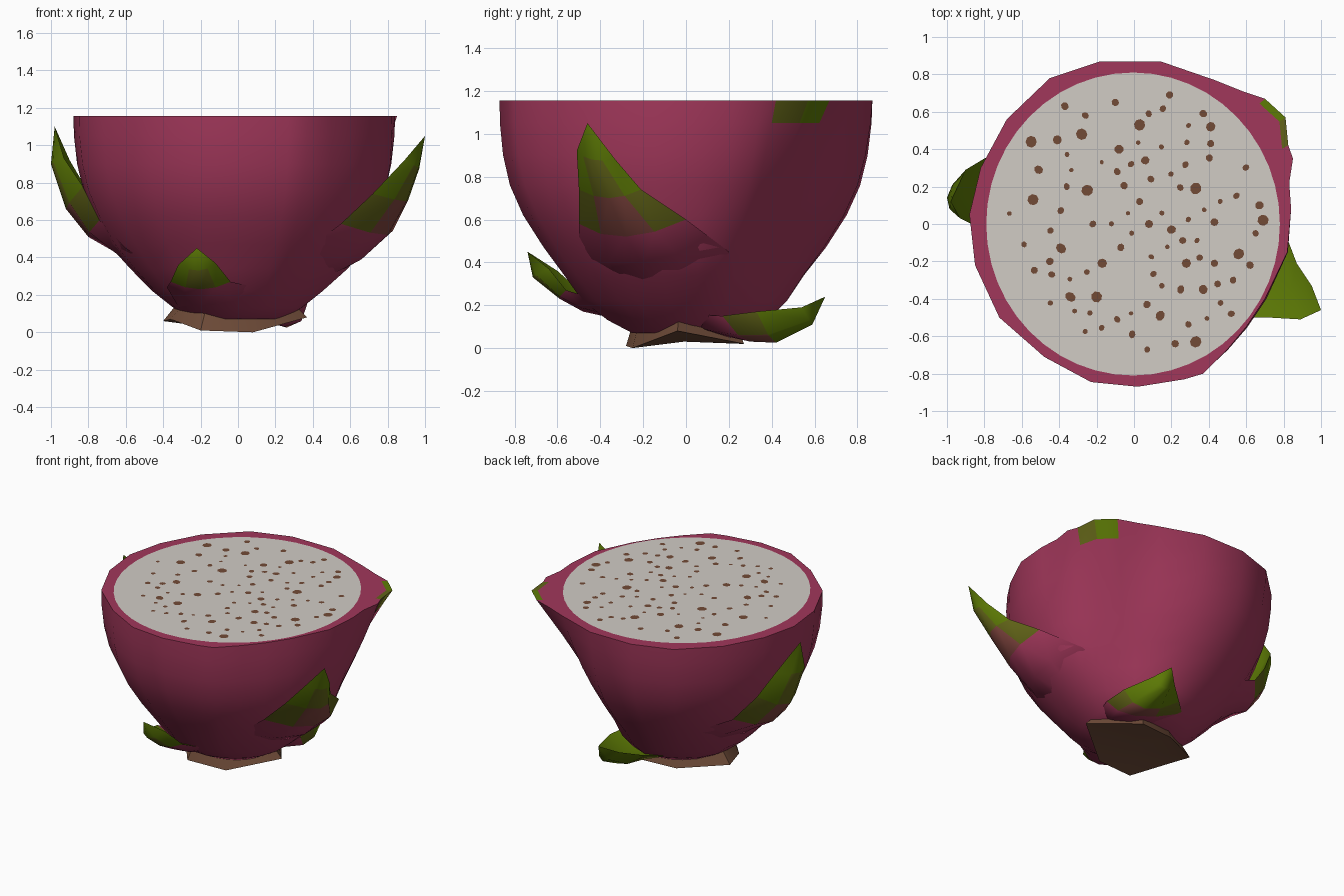
import bpy, bmesh, math, random
from mathutils import Vector

if "Cube" in bpy.data.objects:
    bpy.data.objects.remove(bpy.data.objects["Cube"])

random.seed(4)


def material(name, r, g, b):
    m = bpy.data.materials.new(name)
    m.diffuse_color = (*[(c / 255) ** 2.2 for c in (r, g, b)], 1)
    m.use_nodes = True
    m.node_tree.nodes["Principled BSDF"].inputs["Base Color"].default_value = m.diffuse_color
    return m


pink = material("pink skin", 160, 58, 91)
mauve = material("dull mauve", 126, 70, 64)
olive = material("olive", 98, 100, 30)
green = material("leaf green", 94, 122, 14)
stem_brown = material("stem brown", 112, 78, 60)
flesh_white = material("flesh white", 208, 203, 196)
seed_brown = material("seed brown", 114, 76, 57)


def finish(name, bm, mats, angle=None, fix=True):
    """Turn a bmesh into a named object, optionally smooth shaded."""
    if fix:
        bmesh.ops.recalc_face_normals(bm, faces=bm.faces[:])
    me = bpy.data.meshes.new(name)
    bm.to_mesh(me)
    bm.free()
    ob = bpy.data.objects.new(name, me)
    bpy.context.collection.objects.link(ob)
    for m in mats:
        me.materials.append(m)
    if angle:
        bpy.ops.object.select_all(action='DESELECT')
        ob.select_set(True)
        bpy.context.view_layer.objects.active = ob
        bpy.ops.object.shade_smooth_by_angle(angle=math.radians(angle))
    return ob


def bridge(bm, a, b, mat=lambda i: 0):
    n = len(a)
    for i in range(n):
        f = bm.faces.new((a[i], a[(i + 1) % n], b[(i + 1) % n], b[i]))
        f.material_index = mat(i)


# --- fruit skin: irregular rim outline scaled down a bowl profile
rim = [(.82, -.15), (.84, .08), (.83, .22), (.85, .35), (.825, .42), (.81, .57), (.70, .67), (.58, .71),
       (.43, .77), (.14, .87), (-.18, .87), (-.45, .78), (-.68, .56), (-.82, .30),
       (-.88, .05), (-.85, -.22), (-.72, -.50), (-.48, -.71), (-.23, -.845),
       (.02, -.87), (.27, -.83), (.37, -.80), (.50, -.67), (.60, -.55), (.70, -.40)]
profile = [(.07, .28), (.13, .40), (.22, .53), (.34, .65), (.47, .77), (.62, .88),
           (.76, .95), (.90, .985), (1.05, 1), (1.156, 1)]
# swellings under the scales: direction, height, amount
swells = [(-.15, .42, .06), (2.97, .44, .03), (-1.85, .20, .04), (1.2, .13, .05)]


def skin_point(p, z, s):
    x, y = p
    th = math.atan2(y, x)
    r = math.hypot(x, y)
    t = z / 1.156
    r = .86 + (r - .86) * t ** 1.5                      # rounder towards the base
    flat = math.exp(-((th - .75) / .45) ** 2)            # hollow below the cut scale
    r *= s * (1 - .20 * flat * math.sin(math.pi * t))
    for a, h, amount in swells:
        d = (th - a + math.pi) % (2 * math.pi) - math.pi
        r += amount * math.exp(-(d / .5) ** 2 - ((z - h) / .13) ** 2)
    return (r * math.cos(th), r * math.sin(th), z)


def cut_scale(i):                                        # green patch of the cut-off scale
    return {4: 1, 5: 2}.get(i, 0)


bm = bmesh.new()
rings = [[bm.verts.new(skin_point(p, z, s)) for p in rim] for z, s in profile]
for k in range(len(rings) - 1):
    bridge(bm, rings[k], rings[k + 1], cut_scale if k == len(rings) - 2 else lambda i: 0)
lip = [bm.verts.new((x * .96, y * .96, 1.156)) for x, y in rim]
bridge(bm, rings[-1], lip, cut_scale)
bm.faces.new(lip)
bm.faces.new(rings[0])
finish("fruit_skin", bm, [pink, olive, green], 50)


# --- flat plates on the cut: flesh and seeds
def disc(bm, cx, cy, z, rx, ry, n, turn=0):
    c, s = math.cos(turn), math.sin(turn)
    vs = []
    for i in range(n):
        a = 2 * math.pi * i / n
        u, v = rx * math.cos(a), ry * math.sin(a)
        vs.append(bm.verts.new((cx + u * c - v * s, cy + u * s + v * c, z)))
    bm.faces.new(vs)


bm = bmesh.new()
disc(bm, -.005, 0, 1.158, .785, .81, 48)
finish("flesh", bm, [flesh_white], fix=False)

# main seeds: x, y and radius in hundredths
seeds = [(-55, 44, 3), (-37, 63, 2), (-26, 58, 2), (-28, 48, 3), (-41, 45, 2.5), (-10, 65, 2),
         (3, 53, 3), (19, 69, 2), (37, 59, 2), (41, 52, 2.5), (41, 43, 2), (-8, 40, 2.5),
         (-9, 28, 2), (-25, 18, 3), (-36, 20, 2), (-51, 29, 2.5), (-54, 13, 3), (6, 34, 2.2),
         (9, 24, 2), (33, 19, 3), (67, 10, 2.2), (69, 2, 3), (43, 1, 2.2), (20, -3, 2.5),
         (8, 0, 2.2), (3, 12, 2), (-22, 0, 2), (-39, -13, 3), (-45, -20, 2), (-44, -27, 2),
         (-17, -21, 2.5), (-34, -39, 3), (-20, -39, 3), (-9, -51, 2), (-1, -59, 2.2),
         (14, -49, 2.8), (33, -63, 3), (22, -64, 2), (37, -35, 2.6), (25, -35, 2.4),
         (56, -16, 2.8), (62, -22, 2), (28, -21, 2.5), (43, -21, 2), (52, -48, 2)]
spots = [(x / 100, y / 100, r / 100) for x, y, r in seeds]
while len(spots) < 98:                                   # scattered small seeds
    a, d = random.uniform(0, 2 * math.pi), .68 * math.sqrt(random.random())
    x, y = d * math.cos(a), d * math.sin(a)
    if all(math.hypot(x - q[0], y - q[1]) > .075 for q in spots):
        spots.append((x, y, random.uniform(.012, .02)))
bm = bmesh.new()
for x, y, r in spots:
    disc(bm, x, y, 1.161, r, r * random.uniform(.8, 1.1), 8, random.uniform(0, 3))
finish("seeds", bm, [seed_brown], fix=False)


# --- leafy scales: stations of left edge, outer ridge and right edge, then a tip
def scale(name, stations, tip, sink=.9, long_green=False):
    bm = bmesh.new()
    rings = []
    for k, st in enumerate(stations):
        f = sink if k == 0 else 1                        # root is buried in the skin
        l, m, r = (Vector((x * f, y * f, z)) for x, y, z in st)
        pts = [l, l * .375 + m * .75 - r * .125, m, r * .375 + m * .75 - l * .125, r,
               ((l + r) / 2).lerp(m, .4)]
        rings.append([bm.verts.new(p) for p in pts])
    nb = len(rings)

    def colour(band):
        e = nb - 1 - band                                # bands counted from the tip
        def pick(i):
            edge = i in (0, 3)
            if e == 0 or (i > 3 and e < 3):
                return 3
            if e == 1:
                return 3 if edge or long_green else 2
            if e == 2 and (nb > 4 or long_green):
                return 2 if edge else 1
            return 0
        return pick

    for b in range(nb - 1):
        bridge(bm, rings[b], rings[b + 1], colour(b))
    t = bm.verts.new(tip)
    for i in range(6):
        bm.faces.new((rings[-1][i], rings[-1][(i + 1) % 6], t)).material_index = 3
    bm.faces.new(rings[0])
    finish(name, bm, [pink, mauve, olive, green], 60)


scale("right_scale", [
    ((.36, -.36, .28), (.46, -.10, .24), (.33, .28, .33)),
    ((.35, -.50, .43), (.66, -.20, .39), (.60, .20, .45)),
    ((.55, -.50, .58), (.80, -.28, .52), (.79, .00, .60)),
    ((.72, -.50, .74), (.90, -.36, .70), (.87, -.21, .74)),
    ((.89, -.51, .92), (.965, -.44, .88), (.95, -.33, .88))], (1, -.46, 1.05), .83)
scale("left_scale", [
    ((-.30, .40, .28), (-.50, .10, .25), (-.40, -.30, .28)),
    ((-.40, .50, .45), (-.66, .20, .43), (-.60, -.28, .45)),
    ((-.66, .42, .58), (-.80, .17, .51), (-.74, -.15, .60)),
    ((-.80, .35, .75), (-.92, .15, .66), (-.83, -.02, .78)),
    ((-.90, .29, .92), (-1, .14, .90), (-.93, .03, .93))], (-.98, .12, 1.1), .85)
scale("front_scale", [
    ((-.35, -.15, .13), (-.10, -.33, .13), (.20, -.28, .15)),
    ((-.38, -.36, .24), (-.18, -.48, .17), (.10, -.46, .24)),
    ((-.36, -.50, .27), (-.20, -.59, .23), (-.04, -.56, .27)),
    ((-.32, -.60, .36), (-.21, -.715, .33), (-.12, -.64, .37))], (-.22, -.74, .45))
scale("back_scale", [
    ((.33, -.02, .16), (.20, .18, .06), (-.25, .25, .14)),
    ((.37, .17, .15), (.25, .30, .03), (-.10, .36, .15)),
    ((.36, .33, .17), (.26, .42, .025), (.00, .45, .16)),
    ((.30, .54, .19), (.24, .59, .11), (.13, .56, .19))], (.23, .65, .24), long_green=True)

# --- ragged brown stem end
base = [(.37, -.04, .08), (.15, .27, .02), (-.10, .25, .02), (-.40, .08, .06),
        (-.36, -.08, .07), (-.20, -.28, .01), (.08, -.25, 0)]
bm = bmesh.new()
low = [bm.verts.new(p) for p in base]
top = [bm.verts.new((x * .84, y * .86, .14)) for x, y, z in base]
bridge(bm, low, top)
bm.faces.new(top)
mid = bm.verts.new((-.02, -.01, .03))
for i in range(len(low)):
    bm.faces.new((low[i], low[(i + 1) % len(low)], mid))
finish("stem_end", bm, [stem_brown], 35)
